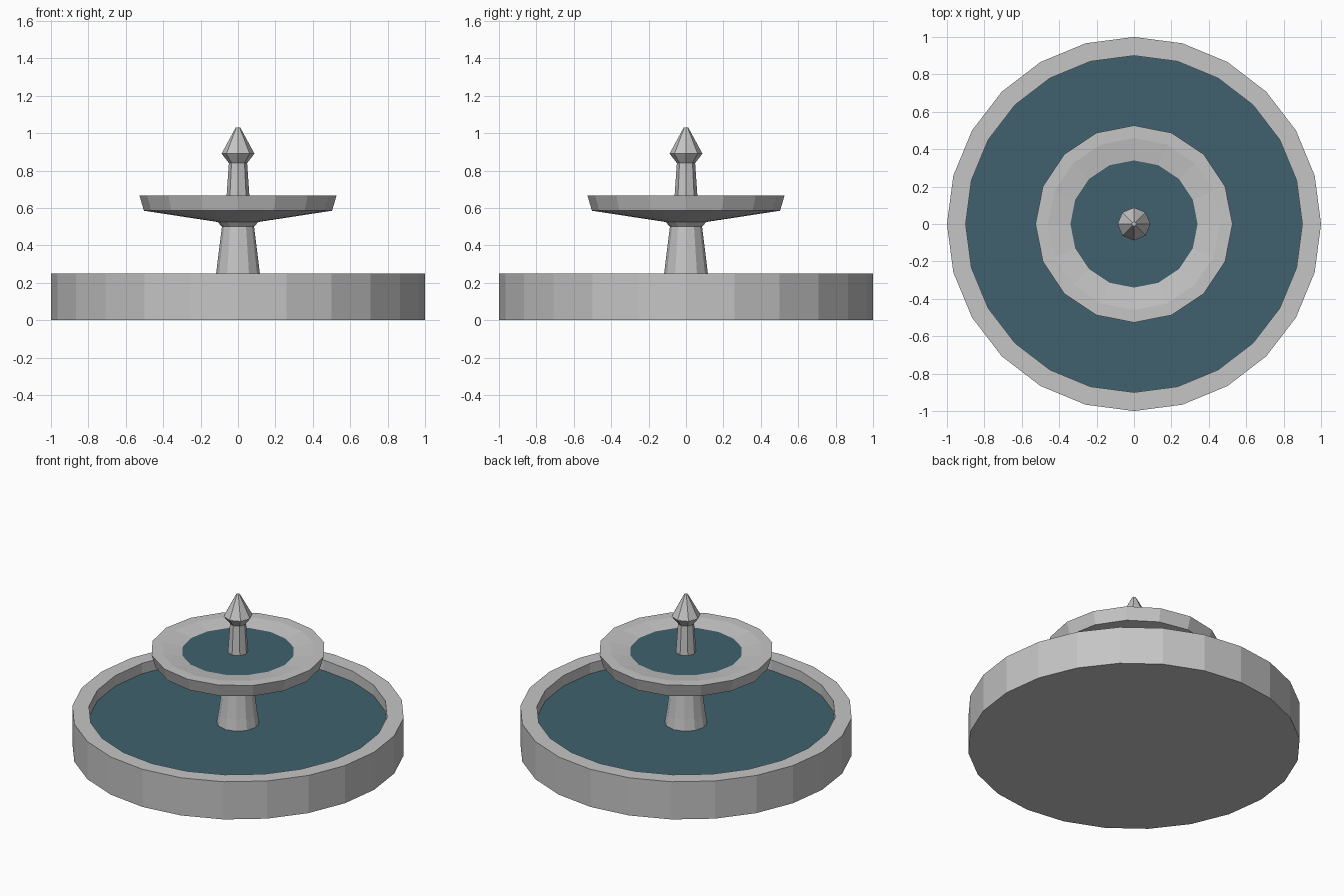
import bpy, bmesh, math

if "Cube" in bpy.data.objects:
    bpy.data.objects.remove(bpy.data.objects["Cube"])


def material(name, rgb):
    m = bpy.data.materials.new(name)
    m.diffuse_color = (*rgb, 1.0)
    m.use_nodes = True
    m.node_tree.nodes["Principled BSDF"].inputs["Base Color"].default_value = m.diffuse_color
    return m


stone = material("grey stone", (0.56, 0.56, 0.56))
water = material("dark teal water", (0.05, 0.12, 0.155))


def lathe(name, profile, sides, mat):
    """Turn a (radius, z) profile, listed bottom-outside-top, around the z axis."""
    bm = bmesh.new()
    rings = []
    for r, z in profile:
        if r == 0:
            rings.append([bm.verts.new((0, 0, z))])
        else:
            rings.append([bm.verts.new((r * math.cos(2 * math.pi * i / sides),
                                        r * math.sin(2 * math.pi * i / sides), z))
                          for i in range(sides)])
    for a, b in zip(rings, rings[1:]):
        for i in range(sides):
            j = (i + 1) % sides
            if len(a) == 1:
                bm.faces.new((a[0], b[j], b[i]))
            elif len(b) == 1:
                bm.faces.new((a[i], a[j], b[0]))
            else:
                bm.faces.new((a[i], a[j], b[j], b[i]))
    mesh = bpy.data.meshes.new(name)
    bm.to_mesh(mesh)
    bm.free()
    mesh.materials.append(mat)
    obj = bpy.data.objects.new(name, mesh)
    bpy.context.collection.objects.link(obj)
    return obj


def disc(name, radius, z, sides, mat):
    """Flat water surface."""
    return lathe(name, [(radius, z), (0, z)], sides, mat)


# Lower basin with vertical walls, and its pool
lathe("basin", [(0, 0), (1, 0), (1, 0.25), (0.9, 0.25), (0.9, 0.1), (0, 0.1)], 24, stone)
disc("basin_water", 0.9, 0.18, 24, water)

# Tapered column flaring out under the bowl
lathe("column", [(0, 0.1), (0.132, 0.1), (0.128, 0.18), (0.117, 0.25), (0.086, 0.5),
                 (0.112, 0.528), (0, 0.528)], 12, stone)

# Upper bowl with a shallow dished rim, and its pool
lathe("upper_bowl", [(0, 0.523), (0.11, 0.525), (0.503, 0.585), (0.527, 0.667),
                     (0.46, 0.667), (0.34, 0.65), (0.28, 0.635), (0, 0.635)], 16, stone)
disc("bowl_water", 0.34, 0.65, 16, water)

# Finial: slim shaft with a pointed bud
lathe("finial", [(0, 0.635), (0.063, 0.635), (0.049, 0.84), (0.088, 0.89),
                 (0.012, 1.03), (0, 1.03)], 8, stone)
